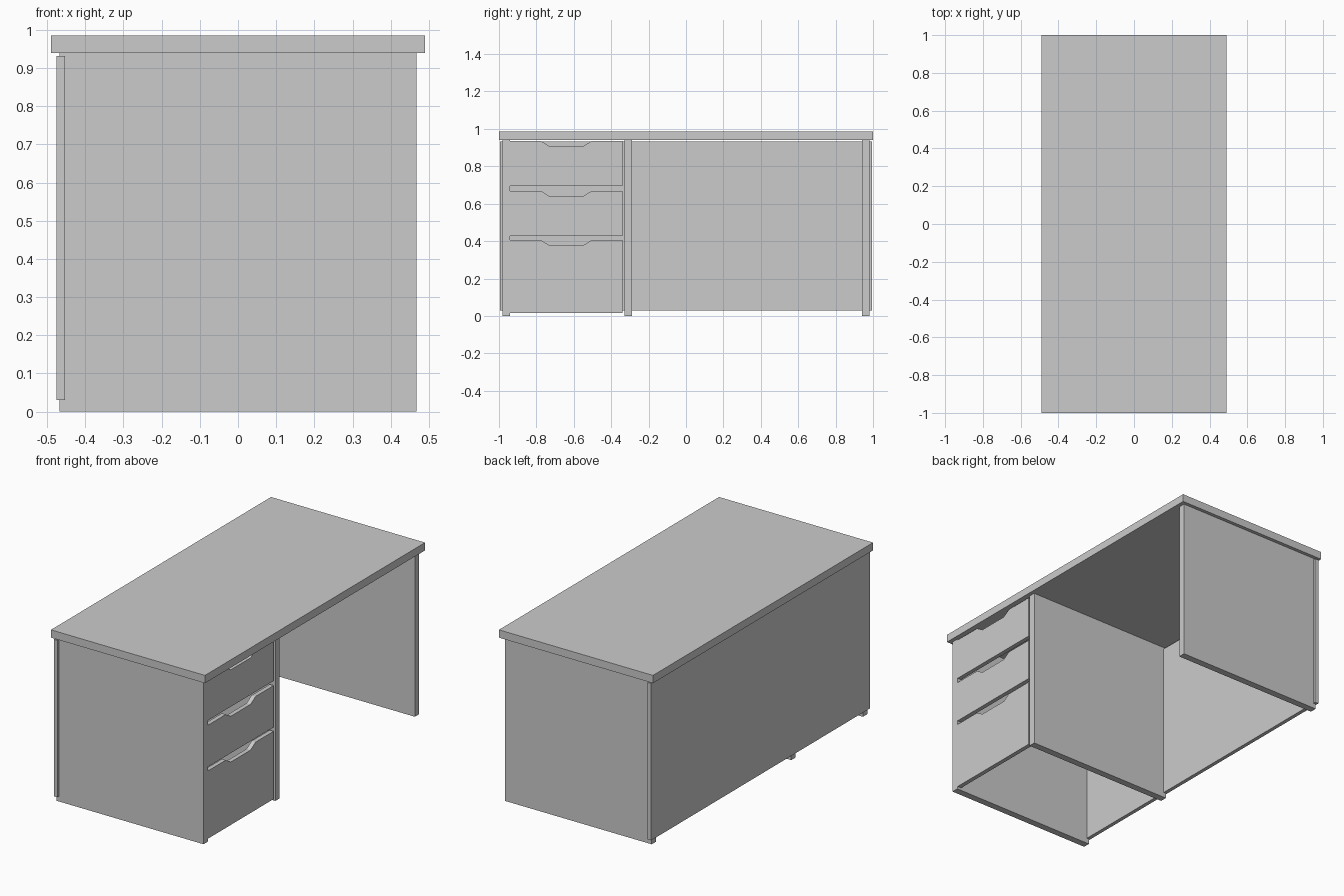
import bpy, bmesh

if "Cube" in bpy.data.objects:
    bpy.data.objects.remove(bpy.data.objects["Cube"])


def make_object(name, bm):
    bmesh.ops.recalc_face_normals(bm, faces=bm.faces)
    mesh = bpy.data.meshes.new(name)
    bm.to_mesh(mesh)
    bm.free()
    obj = bpy.data.objects.new(name, mesh)
    bpy.context.collection.objects.link(obj)
    return obj


def extrude_x(name, profile, x0, x1):
    """Extrude a (y, z) outline from x0 to x1."""
    bm = bmesh.new()
    face = bm.faces.new([bm.verts.new((x0, y, z)) for y, z in profile])
    moved = bmesh.ops.extrude_face_region(bm, geom=[face])["geom"]
    verts = [g for g in moved if isinstance(g, bmesh.types.BMVert)]
    bmesh.ops.translate(bm, verts=verts, vec=(x1 - x0, 0, 0))
    # keep both end caps so the board is closed
    bm.faces.ensure_lookup_table()
    if not any(all(abs(v.co.x - x0) < 1e-6 for v in f.verts) for f in bm.faces):
        bm.faces.new([v for v in bm.verts if abs(v.co.x - x0) < 1e-6])
    return make_object(name, bm)


def board(name, x, y, z):
    return extrude_x(name, [(y[0], z[0]), (y[1], z[0]), (y[1], z[1]), (y[0], z[1])], *x)


# Desk top
board("desk_top", (-0.49, 0.49), (-1, 1), (0.94, 0.985))

# Back panel, raised off the floor and overlapping the upright ends
board("back_panel", (-0.475, -0.453), (-0.995, 0.995), (0.03, 0.932))

# Uprights: two ends and the pedestal divider
for name, y0, y1 in (("end_panel_drawers", -0.98, -0.94),
                     ("divider_panel", -0.328, -0.288),
                     ("end_panel_open", 0.94, 0.98)):
    board(name, (-0.468, 0.467), (y0, y1), (0, 0.94))

# Drawer fronts with a finger notch in the top edge
for name, z0, z1 in (("drawer_front_bottom", 0.015, 0.405),
                     ("drawer_front_middle", 0.428, 0.668),
                     ("drawer_front_top", 0.695, 0.935)):
    profile = [(-0.94, z0), (-0.34, z0), (-0.34, z1),
               (-0.505, z1), (-0.55, z1 - 0.028), (-0.73, z1 - 0.028),
               (-0.775, z1), (-0.94, z1)]
    extrude_x(name, profile, 0.44, 0.465)
